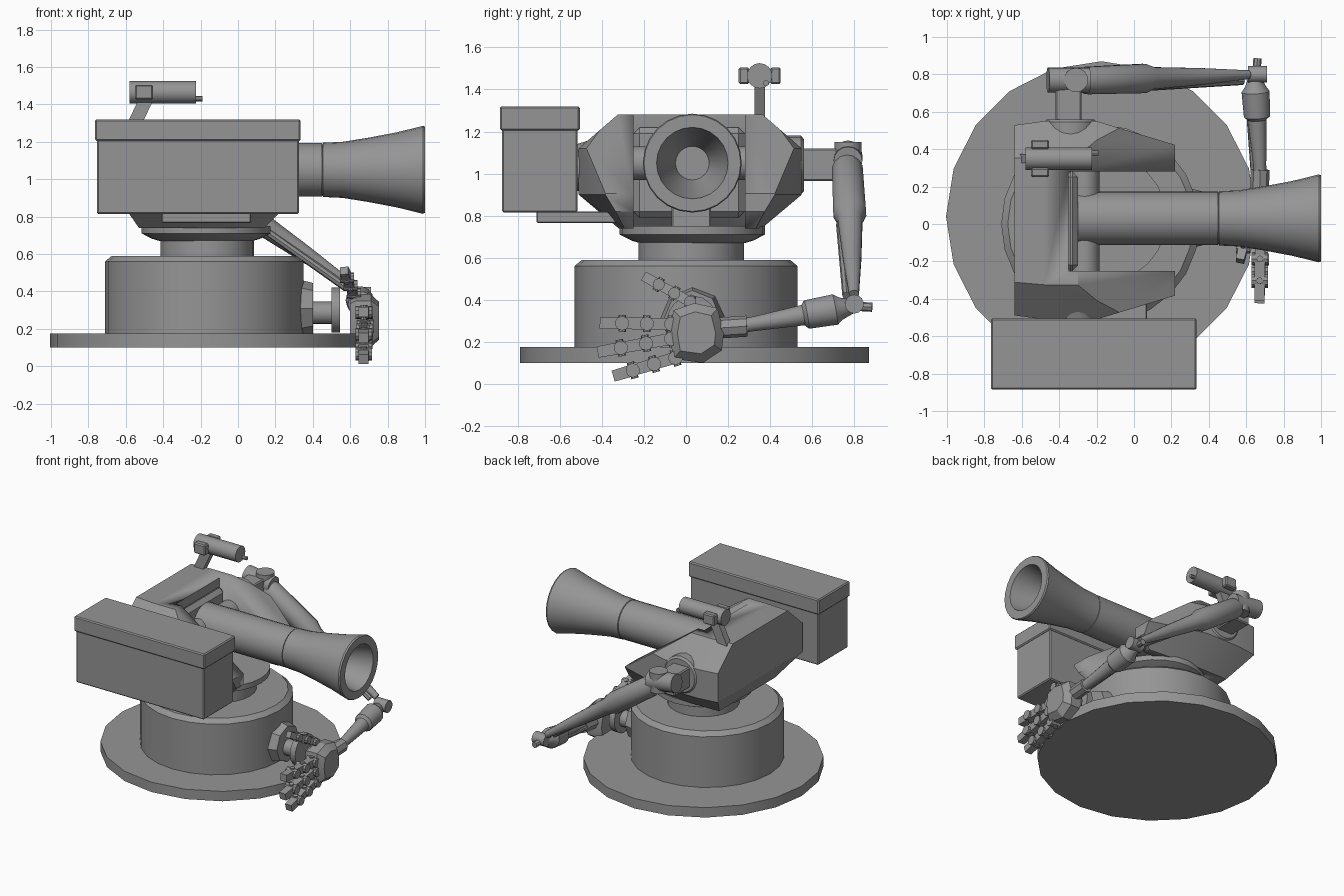
import bpy, bmesh, math
from mathutils import Vector

if "Cube" in bpy.data.objects:
    bpy.data.objects.remove(bpy.data.objects["Cube"])

grey = bpy.data.materials.new("plain_grey")
grey.use_nodes = True
tone = (0.3, 0.3, 0.3, 1)
grey.diffuse_color = tone
grey.node_tree.nodes["Principled BSDF"].inputs["Base Color"].default_value = tone


def finish(name, bm, smooth=30):
    bmesh.ops.recalc_face_normals(bm, faces=bm.faces)
    mesh = bpy.data.meshes.new(name)
    bm.to_mesh(mesh)
    bm.free()
    obj = bpy.data.objects.new(name, mesh)
    bpy.context.collection.objects.link(obj)
    mesh.materials.append(grey)
    bpy.ops.object.select_all(action='DESELECT')
    obj.select_set(True)
    bpy.context.view_layer.objects.active = obj
    bpy.ops.object.shade_smooth_by_angle(angle=math.radians(smooth))
    return obj


def bridge(bm, rings, cap=True):
    """Skin a list of equally sized vertex rings."""
    n = len(rings[0])
    for a, b in zip(rings, rings[1:]):
        for i in range(n):
            j = (i + 1) % n
            bm.faces.new((a[i], a[j], b[j], b[i]))
    if cap:
        bm.faces.new(rings[0])
        bm.faces.new(rings[-1])


def lathe(name, start, end, profile, sides=20, squash=1.0, turn=0.0):
    """Turned part: profile is (fraction along axis, radius)."""
    start, end = Vector(start), Vector(end)
    axis = end - start
    d = axis.normalized()
    ref = Vector((1, 0, 0)) if abs(d.x) < 0.9 else Vector((0, 0, 1))
    u = (ref - d * ref.dot(d)).normalized()
    v = d.cross(u)
    bm = bmesh.new()
    rings = []
    for t, r in profile:
        ring = []
        for i in range(sides):
            a = turn + math.tau * i / sides
            ring.append(bm.verts.new(start + axis * t + u * (r * squash * math.cos(a)) + v * (r * math.sin(a))))
        rings.append(ring)
    bridge(bm, rings)
    return finish(name, bm)


def rod(name, a, b, r0, r1=None, sides=16, **kw):
    return lathe(name, a, b, [(0, r0), (1, r0 if r1 is None else r1)], sides, **kw)


def box(name, lo, hi, bevel=0.008):
    bm = bmesh.new()
    bmesh.ops.create_cube(bm, size=1)
    for v in bm.verts:
        v.co = Vector([l + (h - l) * (c + 0.5) for l, h, c in zip(lo, hi, v.co)])
    if bevel:
        bmesh.ops.bevel(bm, geom=bm.edges[:], offset=bevel, segments=1, affect='EDGES')
    return finish(name, bm)


# Base plate, drum, neck and turntable
rod("base_plate", (-.175, .04, .10), (-.175, .04, .175), .83, sides=20)
lathe("drum", (-.18, 0, .17), (-.18, 0, .59), [(0, .53), (.93, .53), (1, .495)], 24)
rod("neck", (-.165, .025, .58), (-.165, .025, .69), .25, sides=24)
lathe("turntable", (-.17, .03, .67), (-.17, .03, .75), [(0, .25), (.15, .29), (.5, .345), (1, .345)], 24)

# Body: octagonal block, narrowing forward, with sloped top and central slot
half = [(-.34, .74), (.34, .74), (.53, .90), (.53, 1.12), (.345, 1.28), (-.345, 1.28), (-.53, 1.12), (-.53, .90)]
bm = bmesh.new()
rings = []
for x, k in ((-.64, .96), (-.48, 1), (-.2, 1), (.22, .76)):
    rings.append([bm.verts.new((x, .02 + y * (k if abs(y) > .4 else max(k, .9)), z)) for y, z in half])
bridge(bm, rings)
for point, normal in (((-.3, 0, 1.28), (.36, 0, .5)), ((-.64, 0, .90), (-.16, 0, -.11)), ((.22, 0, .82), (.08, 0, -.08))):
    cut = bmesh.ops.bisect_plane(bm, geom=bm.verts[:] + bm.edges[:] + bm.faces[:], plane_co=point,
                                 plane_no=normal, clear_outer=True)
    bmesh.ops.holes_fill(bm, edges=[e for e in bm.edges if e.is_boundary])
body = finish("body", bm, 20)
cutter = box("slot_cutter", (-.35, -.25, .6), (.5, .28, 1.5), 0)
slot = body.modifiers.new("slot", 'BOOLEAN')
slot.object = cutter
slot.operation = 'DIFFERENCE'
slot.solver = 'EXACT'
cutter.hide_render = True
cutter.hide_viewport = True

# Cannon with its axle, mount and flared hollow muzzle
box("cannon_mount", (-.37, -.25, .79), (-.3, .28, 1.22), .03)
rod("cannon_axle", (-.265, -.3, 1.05), (-.265, .36, 1.05), .08, sides=20)
box("cannon_support", (-.3, -.07, .74), (-.12, .12, .98))
rod("barrel", (-.3, .03, 1.05), (.45, .03, 1.05), .143, sides=24)
lathe("muzzle", (.45, .03, 1.05), (1, .03, 1.05),
      [(0, .135), (.01, .145), (.2, .15), (.45, .172), (.72, .2), (.98, .235), (1, .23), (1, .17), (.85, .15), (.45, .08)], 24)

# Side box with lid, bracket and connector
box("ammo_box", (-.755, -.875, .815), (.325, -.515, 1.22))
box("ammo_lid", (-.765, -.885, 1.205), (.335, -.505, 1.32))
box("box_bracket", (-.41, -.71, .765), (.07, -.25, .82), .005)
lathe("box_connector", (-.3, -.52, 1.03), (-.3, -.3, 1.03), [(0, .11), (.3, .13), (.7, .18), (1, .2)], 20)

# Sight on a slanted mast
bm = bmesh.new()
mast = [(-.61, 1.26), (-.53, 1.26), (-.45, 1.43), (-.53, 1.43)]
bridge(bm, [[bm.verts.new((x, y, z)) for x, z in mast] for y in (.325, .375)])
finish("sight_mast", bm)
rod("sight_tube", (-.58, .35, 1.465), (-.225, .35, 1.465), .06)
rod("sight_pin", (-.23, .38, 1.43), (-.19, .38, 1.43), .014, sides=8)
for s in (-1, 1):
    inner, outer = sorted((.35 + s * .05, .35 + s * .1))
    box("sight_lug", (-.55, inner, 1.425), (-.455, outer, 1.505))

# Drum port facing forward
rod("port_nut", (.3, .03, .31), (.4, .03, .31), .16, .135, sides=8)
rod("port_pipe", (.38, .03, .285), (.52, .03, .285), .06)
rod("port_flange", (.5, .03, .30), (.545, .03, .30), .12)

# Shoulder
lathe("shoulder_flange", (-.34, .42, 1.04), (-.34, .56, 1.04), [(0, .14), (.9, .14), (1, .125)], 20)
box("shoulder_arm", (-.42, .53, .965), (-.28, .74, 1.12))
rod("shoulder_pivot", (-.46, .77, 1.09), (-.24, .77, 1.06), .068)
rod("shoulder_cap", (-.31, .77, 1.0), (-.31, .77, 1.15), .065)

# Upper arm and elbow
lathe("upper_arm", (-.31, .765, 1.06), (.65, .8, .40),
      [(0, .05), (.06, .075), (.38, .08), (.43, .06), (.7, .045), (.96, .024)], 14)
rod("upper_arm_strut", (.1, .735, .76), (.58, .765, .42), .022, sides=8)
rod("elbow_pin", (.61, .8, .38), (.71, .8, .38), .045, sides=14)
rod("elbow_tip", (.655, .8, .37), (.66, .885, .365), .022, sides=8)

# Forearm and wrist
lathe("forearm", (.645, .80, .37), (.675, .26, .275),
      [(0, .03), (.12, .055), (.17, .075), (.42, .07), (.45, .05), (.9, .035), (1, .035)], 14)
rod("forearm_strut", (.61, .68, .33), (.64, .27, .27), .016, sides=8)
rod("wrist", (.675, .29, .275), (.67, .14, .265), .05, sides=8)

# Hand
bm = bmesh.new()
palm = [(-.06, .12), (.08, .10), (.17, .16), (.18, .24), (.15, .36), (.04, .385), (-.06, .35), (-.08, .24)]
rings = []
for x, k in ((.60, .85), (.63, 1), (.71, 1), (.755, .7)):
    rings.append([bm.verts.new((x, .05 + (y - .05) * k, .245 + (z - .245) * k)) for y, z in palm])
bridge(bm, rings)
finish("palm", bm)


def finger(name, root, tip, width):
    """Three box-like links with a knuckle across each joint."""
    root, tip = Vector(root), Vector(tip)
    span = tip - root
    for i in range(3):
        a, b = root + span * (i / 3 + .05), root + span * ((i + 1) / 3 - .03)
        rod(name + "_link", a, b, width, width * .95, sides=4, turn=math.pi / 4)
        side = Vector((width * 1.1, 0, 0))
        k = root + span * (i / 3)
        rod(name + "_knuckle", k - side, k + side, width * .85, sides=10)
        up = span.cross(side).normalized() * width
        rod(name + "_pin", k - up, k + up, width * .45, sides=8)


finger("upper_finger", (.675, -.07, .285), (.67, -.42, .29), .04)
finger("middle_finger", (.68, -.07, .215), (.67, -.43, .15), .04)
finger("lower_finger", (.675, -.05, .125), (.67, -.355, .035), .04)
finger("thumb", (.62, .02, .39), (.565, -.205, .515), .034)
